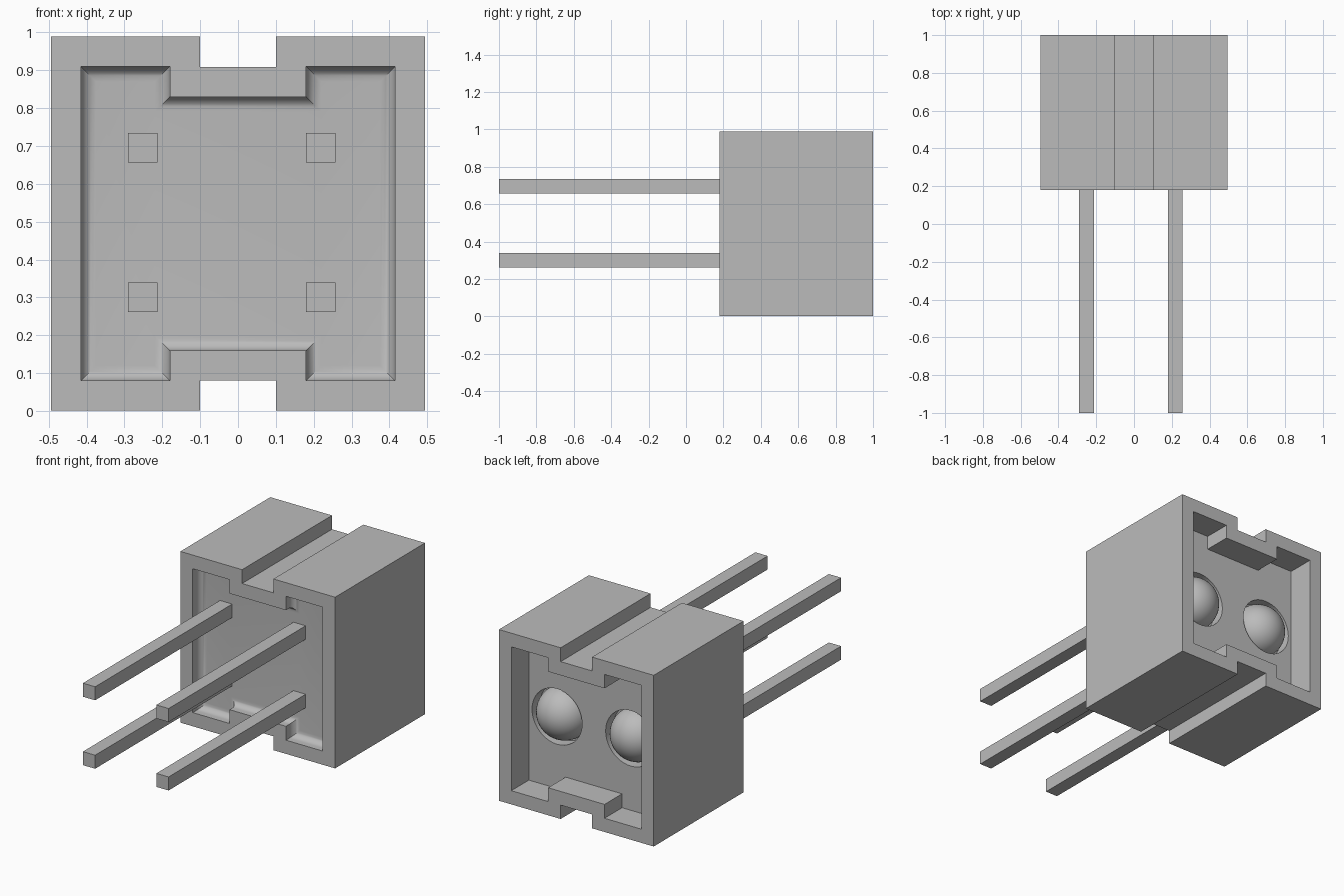
import bpy, bmesh, math
from mathutils import Matrix

cube = bpy.data.objects.get("Cube")
if cube:
    bpy.data.objects.remove(cube, do_unlink=True)

grey = bpy.data.materials.new("plain grey")
grey.use_nodes = True
grey.diffuse_color = (0.5, 0.5, 0.5, 1)
grey.node_tree.nodes["Principled BSDF"].inputs["Base Color"].default_value = (0.5, 0.5, 0.5, 1)

MID = 0.495                      # height of the housing's centre
FRONT, BACK = 0.18, 1.0
FRONT_FLOOR, BACK_FLOOR = 0.25, 0.84
FILLET, STEPS = 0.04, 8
LENS_X, LENS_Y, LENS_R, HOLE_R = 0.235, 0.77, 0.15, 0.16


def make(name, bm, smooth=False):
    bmesh.ops.recalc_face_normals(bm, faces=bm.faces)
    mesh = bpy.data.meshes.new(name)
    bm.to_mesh(mesh)
    bm.free()
    mesh.materials.append(grey)
    obj = bpy.data.objects.new(name, mesh)
    bpy.context.collection.objects.link(obj)
    if smooth:
        activate(obj)
        bpy.ops.object.shade_smooth_by_angle(angle=math.radians(30))
    return obj


def activate(obj):
    bpy.ops.object.select_all(action='DESELECT')
    obj.select_set(True)
    bpy.context.view_layer.objects.active = obj


def outline(half, half_step, step):
    """Square outline with a step in the middle of its top and bottom."""
    lower = [(-half, -half), (-half_step, -half), (-half_step, step - half),
             (half_step, step - half), (half_step, -half), (half, -half)]
    return lower + [(-x, -z) for x, z in lower]


def cavity(inset=0.0):
    return outline(0.415 - inset, 0.18 + inset, 0.08)


# Housing: one skin of matching outlines, from front floor round to back floor
outer = outline(0.494, 0.1, 0.08)
layers = []
for i in range(STEPS + 1):
    a = math.pi / 2 * i / STEPS
    layers.append((cavity(FILLET * (1 - math.sin(a))), FRONT_FLOOR + FILLET * (1 - math.cos(a))))
layers += [(cavity(), FRONT), (outer, FRONT), (outer, BACK), (cavity(), BACK), (cavity(), BACK_FLOOR)]
# The fillet rises from the floor towards the open front
layers[:STEPS + 1] = [(pts, 2 * FRONT_FLOOR - y) for pts, y in layers[:STEPS + 1]]

bm = bmesh.new()
loops = [[bm.verts.new((x, y, z + MID)) for x, z in pts] for pts, y in layers]
for a, b in zip(loops, loops[1:]):
    for i in range(len(a)):
        j = (i + 1) % len(a)
        bm.faces.new((a[i], a[j], b[j], b[i]))
bm.faces.new(loops[0])
bm.faces.new(loops[-1])
housing = make("housing", bm)

# Round sockets sunk into the back floor
for side in (-1, 1):
    bm = bmesh.new()
    bmesh.ops.create_cone(bm, cap_ends=True, segments=48, radius1=HOLE_R, radius2=HOLE_R, depth=0.2,
                          matrix=Matrix.Translation((side * LENS_X, LENS_Y + 0.1, MID))
                          @ Matrix.Rotation(math.pi / 2, 4, 'X'))
    cutter = make("socket_cutter", bm)
    cutter.hide_render = True
    mod = housing.modifiers.new("socket", 'BOOLEAN')
    mod.operation = 'DIFFERENCE'
    mod.solver = 'EXACT'
    mod.object = cutter
    activate(housing)
    bpy.ops.object.modifier_apply(modifier=mod.name)
    bpy.data.objects.remove(cutter, do_unlink=True)
activate(housing)
bpy.ops.object.shade_smooth_by_angle(angle=math.radians(30))

# Domed lenses in the sockets
for side, label in ((1, "left"), (-1, "right")):
    bm = bmesh.new()
    bmesh.ops.create_uvsphere(bm, u_segments=48, v_segments=24, radius=LENS_R,
                              matrix=Matrix.Translation((side * LENS_X, LENS_Y, MID))
                              @ Matrix.Rotation(math.pi / 2, 4, 'X'))
    make(label + "_lens", bm, smooth=True)

# Square pins reaching forward
for x, label in ((0.218, "left"), (-0.251, "right")):
    for z, level in ((0.695, "upper"), (0.3, "lower")):
        bm = bmesh.new()
        bmesh.ops.create_cube(bm, size=1, matrix=Matrix.Translation((x, -0.36, z))
                              @ Matrix.Diagonal((0.078, 1.28, 0.078, 1)))
        make(f"{level}_{label}_pin", bm)
